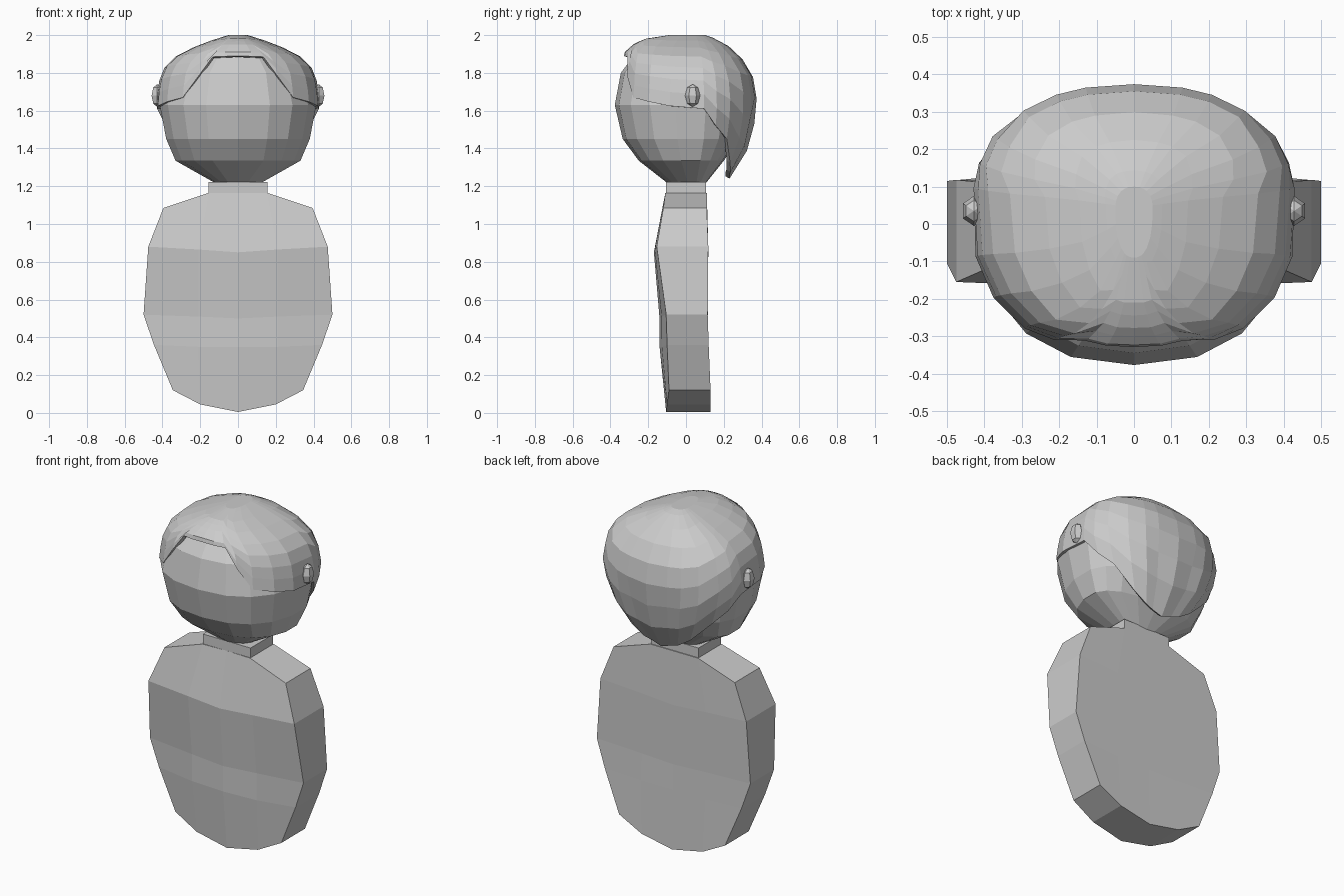
import bpy, bmesh, math

cube = bpy.data.objects.get("Cube")
if cube:
    bpy.data.objects.remove(cube, do_unlink=True)

grey = bpy.data.materials.new("plain grey")
grey.use_nodes = True
colour = (0.6, 0.6, 0.6, 1)
grey.diffuse_color = colour
grey.node_tree.nodes["Principled BSDF"].inputs["Base Color"].default_value = colour


def finish(bm, name):
    bmesh.ops.recalc_face_normals(bm, faces=bm.faces)
    mesh = bpy.data.meshes.new(name)
    bm.to_mesh(mesh)
    bm.free()
    mesh.materials.append(grey)
    ob = bpy.data.objects.new(name, mesh)
    bpy.context.collection.objects.link(ob)
    return ob


def loft(bm, rings):
    rows = [[bm.verts.new(p) for p in ring] for ring in rings]
    n = len(rows[0])
    for a, b in zip(rows, rows[1:]):
        for i in range(n):
            j = (i + 1) % n
            bm.faces.new((a[i], a[j], b[j], b[i]))
    return rows


def lerp_table(table, t):
    if t <= table[0][0]:
        return table[0][1:]
    for a, b in zip(table, table[1:]):
        if t <= b[0]:
            f = (t - a[0]) / (b[0] - a[0])
            return [u + (v - u) * f for u, v in zip(a[1:], b[1:])]
    return table[-1][1:]


def shell_point(profile, deg, z, scale=1.0):
    """Point on an egg-shaped ring; angle 0 is the front."""
    rx, front, back = lerp_table(profile, z)
    mid = 0.04
    s, c = math.sin(math.radians(deg)), math.cos(math.radians(deg))
    x = math.copysign(abs(s) ** 0.85, s) * rx
    y = abs(c) ** 0.85 * ((front if c > 0 else back) - mid)
    return (x * scale, mid + y * scale, z)


# Torso: z outer / middle / centre, half widths, front y outer / centre, back y
bm = bmesh.new()
torso_rows = [
    (1.085, 1.165, 1.165, 0.395, 0.155, -0.12, -0.105, 0.11),
    (0.88, 0.865, 0.85, 0.475, 0.21, -0.155, -0.17, 0.118),
    (0.52, 0.51, 0.50, 0.5, 0.21, -0.105, -0.14, 0.115),
    (0.36, 0.35, 0.35, 0.445, 0.21, -0.10, -0.14, 0.12),
    (0.12, 0.045, 0.005, 0.345, 0.2, -0.09, -0.105, 0.13),
]
rings = []
for zo, zm, zc, wo, wm, fo, fc, back in torso_rows:
    fm = fo * 0.3 + fc * 0.7
    row = [(-wo, fo, zo), (-wm, fm, zm), (0, fc, zc), (wm, fm, zm), (wo, fo, zo)]
    rings.append(row + [(x, back, z) for x, _, z in reversed(row)])
rows = loft(bm, rings)
for row in (rows[0], rows[-1]):
    for i in range(4):
        bm.faces.new((row[i], row[i + 1], row[8 - i], row[9 - i]))
finish(bm, "torso")

# Neck block
bm = bmesh.new()
bmesh.ops.create_cube(bm, size=1)
for v in bm.verts:
    v.co = (v.co.x * 0.31, v.co.y * 0.21, 1.18 + v.co.z * 0.085)
finish(bm, "neck")

# Head
head = [
    (1.21, 0.11, -0.09, 0.10),
    (1.335, 0.335, -0.25, 0.20),
    (1.45, 0.385, -0.335, 0.28),
    (1.63, 0.42, -0.377, 0.33),
    (1.80, 0.37, -0.345, 0.31),
    (1.90, 0.25, -0.27, 0.24),
    (1.96, 0.08, -0.08, 0.10),
]
bm = bmesh.new()
rows = loft(bm, [[shell_point(head, d, r[0]) for d in range(0, 360, 20)]
                 for r in head])
bm.faces.new(rows[0])
bm.faces.new(rows[-1])
finish(bm, "head")

# Hair: a cap running from the crown down to an uneven hairline
hair = [
    (1.24, 0.20, -0.2, 0.23),
    (1.40, 0.345, -0.3, 0.33),
    (1.52, 0.40, -0.35, 0.36),
    (1.63, 0.438, -0.36, 0.377),
    (1.72, 0.428, -0.35, 0.368),
    (1.80, 0.41, -0.345, 0.35),
    (1.86, 0.37, -0.335, 0.31),
    (1.91, 0.30, -0.325, 0.265),
    (1.95, 0.20, -0.28, 0.215),
    (1.98, 0.12, -0.22, 0.16),
    (2.0, 0.05, -0.09, 0.10),
]
hairline = [(0, 1.89), (20, 1.885), (27, 1.78), (39, 1.67), (75, 1.625),
            (97, 1.61), (108, 1.52), (122, 1.45), (145, 1.29), (180, 1.24)]
half = [0, 10, 20, 27, 39, 57, 75, 97, 108, 122, 140, 155, 166, 180]
angles = half + [360 - d for d in reversed(half[1:-1])]
rings = []
steps = 8
for k in range(steps + 1):
    ring = []
    for d in angles:
        side = min(d, 360 - d)
        low = lerp_table(hairline, side)[0]
        z = low + (2.0 - low) * math.sin(math.pi / 2 * k / steps)
        fold = 0.96 if side == 166 and z < 1.55 else 1.0
        ring.append(shell_point(hair, d, z, fold))
    rings.append(ring)
bm = bmesh.new()
rows = loft(bm, rings)
bm.faces.new(rows[-1])
ob = finish(bm, "hair")
mod = ob.modifiers.new("thickness", "SOLIDIFY")
mod.thickness = 0.025
mod.offset = -1

# Ears
for side, name in ((1, "left_ear"), (-1, "right_ear")):
    bm = bmesh.new()
    bmesh.ops.create_uvsphere(bm, u_segments=6, v_segments=4, radius=1)
    for v in bm.verts:
        v.co = (side * (0.428 + v.co.x * 0.034), 0.035 + v.co.y * 0.04,
                1.68 + v.co.z * 0.06)
    finish(bm, name)
